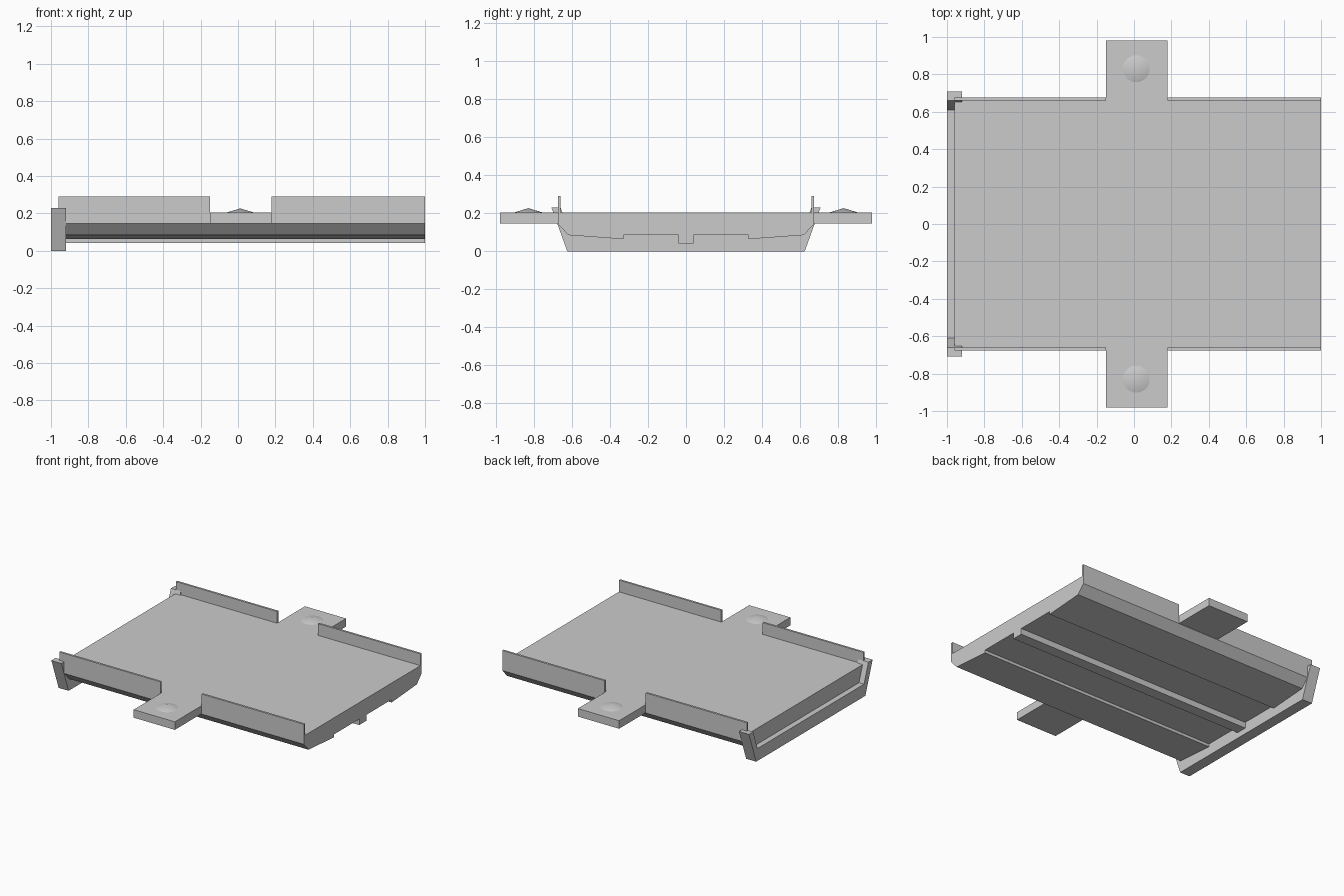
import bpy, bmesh
from math import radians

if "Cube" in bpy.data.objects:
    bpy.data.objects.remove(bpy.data.objects["Cube"])


def extrude_x(name, outline, x0, x1):
    """Extrude a closed (y, z) outline along x."""
    bm = bmesh.new()
    face = bm.faces.new([bm.verts.new((x0, y, z)) for y, z in outline])
    ext = bmesh.ops.extrude_face_region(bm, geom=[face])
    moved = [g for g in ext["geom"] if isinstance(g, bmesh.types.BMVert)]
    bmesh.ops.translate(bm, verts=moved, vec=(x1 - x0, 0, 0))
    bmesh.ops.recalc_face_normals(bm, faces=bm.faces)
    mesh = bpy.data.meshes.new(name)
    bm.to_mesh(mesh)
    bm.free()
    obj = bpy.data.objects.new(name, mesh)
    bpy.context.collection.objects.link(obj)
    return obj


def mirrored(half):
    """Complete a right-half outline with its mirror image in y."""
    return half + [(-y, z) for y, z in reversed(half)]


def rect(y0, y1, z0, z1):
    return [(y0, z0), (y1, z0), (y1, z1), (y0, z1)]


# Tray floor with chamfered sides, sloped underside panels and a centre rib
extrude_x("tray_body", mirrored([
    (0.04, 0.042), (0.04, 0.085), (0.33, 0.085), (0.33, 0.064),
    (0.62, 0.085), (0.675, 0.145), (0.675, 0.205)]), -0.96, 1.0)

# U-shaped end bracket with flared arms
extrude_x("end_bracket", mirrored([
    (0.625, 0.0), (0.708, 0.23), (0.66, 0.23), (0.61, 0.09)]), -1.0, -0.92)

for side, s in (("front", -1), ("back", 1)):
    # Side walls, split around the tab
    for end, x0, x1 in (("left", -0.96, -0.15), ("right", 0.18, 1.0)):
        extrude_x(f"{side}_{end}_wall", rect(s * 0.66, s * 0.675, 0.205, 0.29), x0, x1)

    # Mounting tab
    extrude_x(f"{side}_tab", rect(s * 0.675, s * 0.98, 0.147, 0.205), -0.15, 0.18)

    # Shallow conical bump on the tab
    bpy.ops.mesh.primitive_cone_add(vertices=24, radius1=0.072, radius2=0, depth=0.022,
                                    location=(0.012, s * 0.83, 0.216))
    bump = bpy.context.object
    bump.name = f"{side}_tab_bump"
    bpy.ops.object.shade_smooth_by_angle(angle=radians(10))
